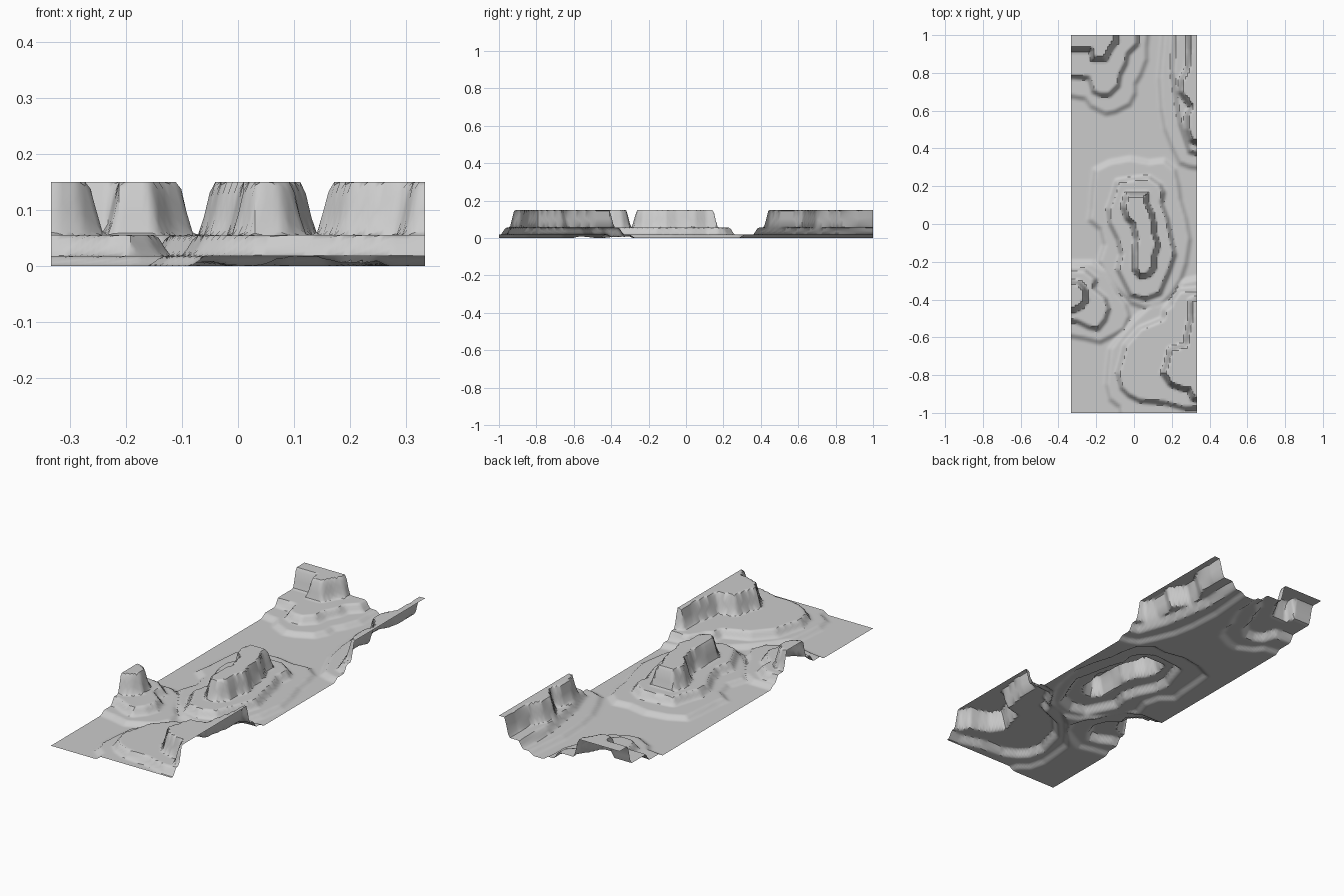
import bpy
import bmesh
import math
from mathutils import Vector

HALF_X, HALF_Y = 0.333, 1.0
CELLS_X, CELLS_Y = 66, 200
# Rise of each terrace, and the horizontal run of its slope
RISES = (0.018, 0.037, 0.095)
RUNS = (0.03, 0.028, 0.028)

# Terrace outlines in hundredths, from the lowest step to the summit.
# Points on the border are pushed outward so the hill runs off the sheet.
middle_hill = [
    [(-23, 8), (-22, 21), (-21, 29), (-13, 33), (-2, 35), (8, 33), (16, 34), (22, 29),
     (24, 21), (25, 13), (28, 3), (30, -8), (28, -21), (25, -30), (20, -38), (14, -44),
     (6, -45), (-2, -42), (-10, -34), (-15, -27), (-19, -20), (-16, -11), (-18, -3), (-24, 2)],
    [(-12, 13), (-9, 23), (-2, 24), (8, 25), (14, 21), (16, 17), (15, 11), (18, 3),
     (20, -8), (22, -16), (19, -25), (16, -32), (14, -37), (6, -40), (-2, -38), (-5, -32),
     (-9, -24), (-7, -16), (-9, -8), (-13, 0), (-14, 8)],
    [(-4, 16), (7, 16), (7, 11), (10, 5), (11, -5), (13, -11), (11, -17), (11, -23),
     (8, -27), (3, -28), (0, -24), (0, -16), (1, -8), (-1, 0), (-4, 3), (-6, 9)],
]
back_right_hill = [
    [(-33, 70), (-26, 66), (-23, 62), (-15, 58), (-10, 59), (-2, 63), (1, 69), (1, 74),
     (4, 79), (7, 87), (7, 94), (10, 100), (-33, 100)],
    [(-33, 79), (-24, 77), (-22, 70), (-18, 68), (-13, 68), (-8, 73), (-7, 79),
     (-4, 85), (-3, 90), (2, 95), (2, 100), (-33, 100)],
    [(-33, 92), (-23, 92), (-22, 87), (-15, 87), (-12, 93), (-9, 97), (-10, 100), (-33, 100)],
]
back_left_hill = [
    [(17, 100), (13, 77), (14, 61), (16, 50), (20, 40), (24, 32), (29, 30), (33, 27), (33, 100)],
    [(22, 100), (20, 80), (22, 66), (24, 53), (27, 44), (29, 38), (33, 33), (33, 100)],
    [(28, 100), (29, 92), (28, 82), (25, 77), (24, 70), (27, 66), (30, 62), (28, 58),
     (28, 50), (30, 44), (33, 36), (33, 100)],
]
front_right_hill = [
    [(-33, -20), (-22, -20), (-15, -24), (-11, -30), (-8, -37), (-4, -42), (-2, -49),
     (-5, -56), (-10, -59), (-18, -63), (-26, -61), (-33, -57)],
    [(-33, -23), (-26, -24), (-20, -29), (-21, -34), (-15, -39), (-13, -45), (-15, -51),
     (-19, -56), (-24, -55), (-30, -52), (-33, -50)],
    [(-33, -28), (-29, -31), (-26, -34), (-25, -40), (-28, -44), (-32, -46), (-33, -47)],
]
front_left_hill = [
    [(33, -25), (25, -30), (20, -40), (8, -43), (0, -50), (-7, -58), (-13, -66), (-14, -74),
     (-15, -85), (-13, -93), (-8, -97), (-3, -100), (33, -100)],
    [(33, -33), (24, -35), (20, -40), (19, -43), (16, -45), (15, -50), (3, -55), (-5, -64),
     (-7, -72), (-9, -79), (-7, -87), (-3, -91), (3, -94), (16, -95), (27, -98), (33, -97)],
    [(33, -36), (30, -40), (30, -48), (28, -58), (27, -64), (19, -66), (17, -74), (15, -79),
     (19, -85), (24, -87), (29, -88), (31, -93), (33, -95)],
]
hills = [middle_hill, back_right_hill, back_left_hill, front_right_hill, front_left_hill]


def to_outline(points):
    """Scale to model units and push border points off the sheet."""
    outline = []
    for px, py in points:
        x = px / 100 * (1.5 if abs(px) >= 33 else 1)
        y = py / 100 * (1.2 if abs(py) >= 100 else 1)
        outline.append((x, y))
    return outline


def signed_distance(x, y, outline):
    """Distance to the outline, positive inside it."""
    nearest = math.inf
    inside = False
    ax, ay = outline[-1]
    for bx, by in outline:
        ex, ey, wx, wy = bx - ax, by - ay, x - ax, y - ay
        t = max(0.0, min(1.0, (wx * ex + wy * ey) / (ex * ex + ey * ey)))
        dx, dy = wx - t * ex, wy - t * ey
        nearest = min(nearest, dx * dx + dy * dy)
        if (ay > y) != (by > y) and x < ax + ex * (y - ay) / ey:
            inside = not inside
        ax, ay = bx, by
    return math.sqrt(nearest) * (1 if inside else -1)


def slope(distance, run):
    """Cliff profile: eased foot and crisp upper rim."""
    t = max(0.0, min(1.0, distance / run + 0.5))
    return t * t * (2 - t)


# Prepare each outline with its bounds for a quick reject
terraces = []
for level, run in enumerate(RUNS):
    group = []
    for hill in hills:
        outline = to_outline(hill[level])
        xs, ys = zip(*outline)
        bounds = (min(xs) - run, max(xs) + run, min(ys) - run, max(ys) + run)
        group.append((outline, bounds))
    terraces.append(group)


def height_at(x, y):
    height = 0.0
    for group, rise, run in zip(terraces, RISES, RUNS):
        best = 0.0
        for outline, (left, right, front, back) in group:
            if left < x < right and front < y < back:
                best = max(best, slope(signed_distance(x, y, outline), run))
        height += rise * best
        if best == 0.0:
            break
    return height


# Stone colour
stone = bpy.data.materials.new("stone_grey")
stone.use_nodes = True
grey = (0.6, 0.6, 0.6, 1.0)
stone.diffuse_color = grey
stone.node_tree.nodes["Principled BSDF"].inputs["Base Color"].default_value = grey

default_cube = bpy.data.objects.get("Cube")
if default_cube:
    bpy.data.objects.remove(default_cube, do_unlink=True)

# Terraced ground sheet, open underneath
bm = bmesh.new()
bmesh.ops.create_grid(bm, x_segments=CELLS_X, y_segments=CELLS_Y, size=1.0)
for vert in bm.verts:
    x, y = vert.co.x * HALF_X, vert.co.y * HALF_Y
    vert.co = Vector((x, y, height_at(x, y)))
mesh = bpy.data.meshes.new("terraced_ground")
bm.to_mesh(mesh)
bm.free()
mesh.materials.append(stone)
ground = bpy.data.objects.new("terraced_ground", mesh)
bpy.context.collection.objects.link(ground)

bpy.context.view_layer.objects.active = ground
ground.select_set(True)
bpy.ops.object.shade_smooth_by_angle(angle=math.radians(40))
